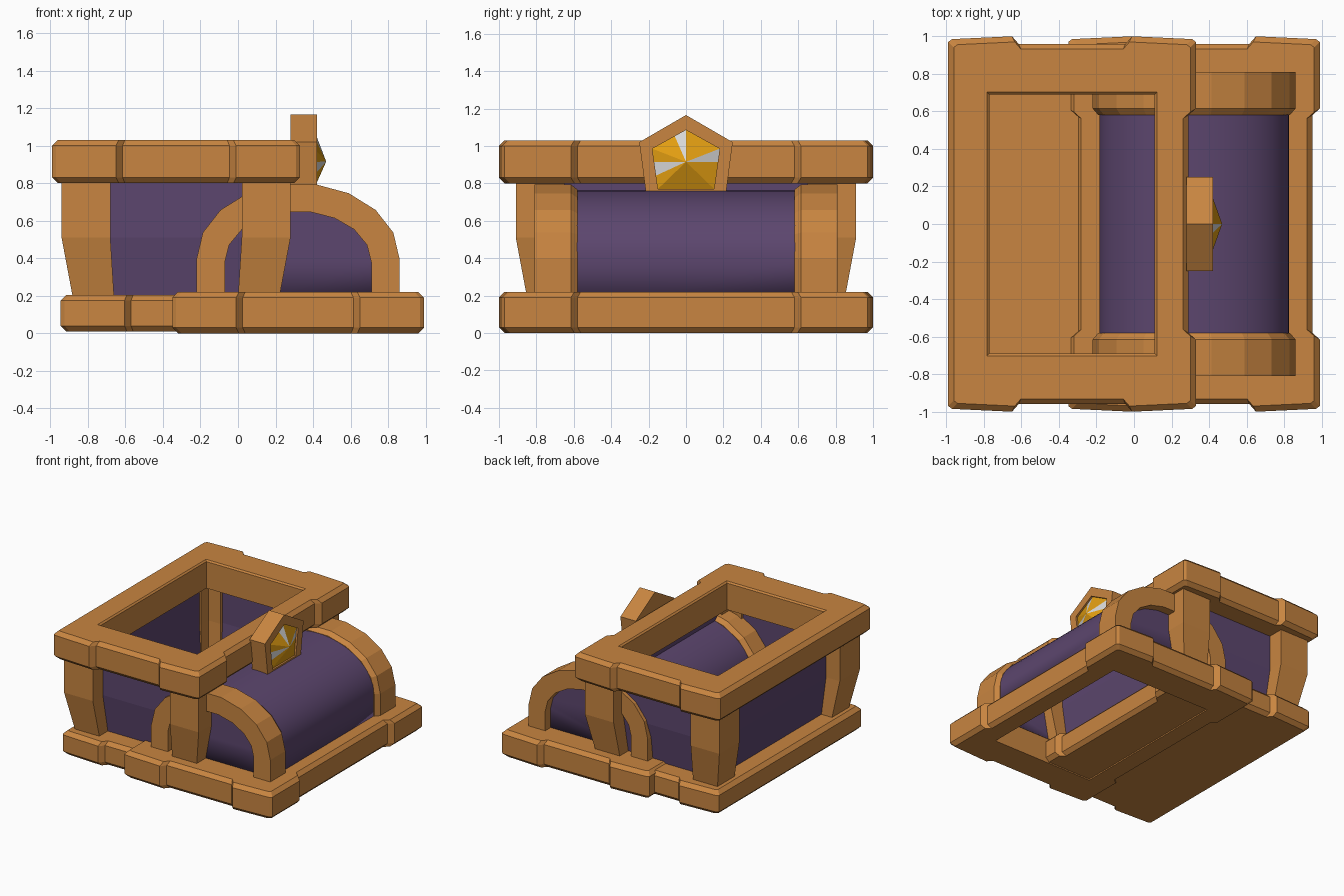
import bpy, bmesh, math

if "Cube" in bpy.data.objects:
    bpy.data.objects.remove(bpy.data.objects["Cube"])


def material(name, rgb):
    m = bpy.data.materials.new(name)
    m.diffuse_color = (*rgb, 1)
    m.use_nodes = True
    m.node_tree.nodes["Principled BSDF"].inputs["Base Color"].default_value = m.diffuse_color
    return m


WOOD = material("warm brown wood", (0.58, 0.235, 0.052))
PURPLE = material("dusky purple panel", (0.107, 0.061, 0.156))
GOLD = material("gold gem", (0.76, 0.34, 0.006))
PALE = material("pale gem glint", (0.68, 0.68, 0.68))


def finish(name, bm, *mats):
    bmesh.ops.remove_doubles(bm, verts=bm.verts, dist=0.0005)
    bmesh.ops.recalc_face_normals(bm, faces=bm.faces)
    me = bpy.data.meshes.new(name)
    bm.to_mesh(me)
    bm.free()
    for m in mats:
        me.materials.append(m)
    ob = bpy.data.objects.new(name, me)
    bpy.context.collection.objects.link(ob)
    return ob


def loft(rings, cap=True, loop_rings=False, loop_points=True):
    """Skin a list of equal-length point rings."""
    bm = bmesh.new()
    vs = [[bm.verts.new(p) for p in r] for r in rings]
    n, k = len(rings[0]), len(rings)
    for i in range(k if loop_rings else k - 1):
        for j in range(n if loop_points else n - 1):
            a, b = vs[i], vs[(i + 1) % k]
            bm.faces.new((a[j], a[(j + 1) % n], b[(j + 1) % n], b[j]))
    if cap:
        bm.faces.new(vs[0])
        bm.faces.new(vs[-1])
    return bm


# Rectangular frame with thicker corner blocks; optional opening
def frame(name, cx, hx, hy, z0, z1, dent_left, dent_right, hole=None):
    def side(s):
        dent = dent_right if s > 0 else dent_left
        d, bx, by = (0.04 if dent else 0.0), hx - 0.34, 0.615 * hy
        q = [(hx - d, by - 0.035), (hx, by), (hx, hy - 0.03),
             (hx - 0.02, hy - 0.015), (bx, hy), (bx - 0.035, hy - 0.04)]
        return [(s * x, y) for x, y in q]
    r, l = side(1), side(-1)
    pts = r + l[::-1] + [(x, -y) for x, y in l] + [(x, -y) for x, y in r[::-1]]
    c = 0.03

    def ring(z, inset):
        return [(cx + x * (1 - inset / hx), y * (1 - inset / hy), z) for x, y in pts]
    rings = [ring(z0, c), ring(z0 + c, 0), ring(z1 - c, 0), ring(z1, c)]
    if hole:
        def inner(z, g=0):
            ix, iy = hole[0] + g, hole[1] + g
            return [(cx + max(-ix, min(ix, x * 1.4 if abs(x) > ix * .9 else x)),
                     max(-iy, min(iy, y * 1.4 if abs(y) > iy * .9 else y)), z)
                    for x, y in pts]
        rings += [inner(z1, 0.012), inner(z1 - 0.012), inner(z0)]
    return finish(name, loft(rings, cap=not hole, loop_rings=bool(hole)), WOOD)


BX, LX = -0.33, 0.32          # centres of the box and of the lid
frame("box_base", BX, 0.615, 0.95, 0.01, 0.205, False, True)
frame("box_rim", BX, 0.66, 1.0, 0.80, 1.03, False, True, (0.44, 0.69))
frame("lid_rim", LX, 0.67, 1.0, 0.0, 0.22, True, True, (0.46, 0.69))

# Angled L-shaped corner posts: z, outer x/y, arm ends x/y, inner x/y
LEVELS = [(0.19, 0.55, 0.85, 0.33, 0.63, 0.44, 0.72),
          (0.51, 0.61, 0.91, 0.35, 0.65, 0.46, 0.745),
          (0.82, 0.61, 0.91, 0.35, 0.65, 0.46, 0.745)]
for sx, xn in ((-1, "left"), (1, "right")):
    for sy, yn in ((-1, "front"), (1, "back")):
        rings = [[(BX + sx * x, sy * y, z) for x, y in
                  ((ox, oy), (ax, oy), (ax, ny), (nx, ny), (nx, ay), (ox, ay))]
                 for z, ox, oy, ax, ay, nx, ny in LEVELS]
        finish(f"post_{yn}_{xn}", loft(rings), WOOD)

# Purple walls of the box, following the slant of the posts
walls = loft([[(BX + sx * x, sy * y, z) for sx, sy in ((-1, -1), (1, -1), (1, 1), (-1, 1))]
              for z, x, y in ((0.19, 0.45, 0.735), (0.51, 0.48, 0.775), (0.82, 0.48, 0.775))],
             cap=False)
wall_ob = finish("box_walls", walls, PURPLE)
mod = wall_ob.modifiers.new("thickness", "SOLIDIFY")
mod.thickness, mod.offset = 0.015, 0


# Arched outline with straight legs, at a given y
def arch(y, rx, spring, rz, n):
    p = [(rx, 0.19)]
    p += [(rx * math.cos(math.pi * i / n), spring + rz * math.sin(math.pi * i / n))
          for i in range(n + 1)]
    p += [(-rx, 0.19)]
    return [(LX + x, y, z) for x, z in p]


# Lid dome with end panels, open underneath
dome_rings = [arch(y, 0.505, 0.40, 0.365, 32) for y in (-0.74, 0.74)]
dome = finish("lid_dome", loft(dome_rings, cap=True, loop_points=False), PURPLE)
mod = dome.modifiers.new("thickness", "SOLIDIFY")
mod.thickness, mod.offset = 0.015, -1
bpy.context.view_layer.objects.active = dome
dome.select_set(True)
bpy.ops.object.shade_smooth_by_angle(angle=math.radians(30))
dome.select_set(False)

# Wooden arches at both ends of the lid
for s, nm in ((-1, "front"), (1, "back")):
    sec = [arch(s * 0.81, 0.54, 0.40, 0.40, 9), arch(s * 0.615, 0.54, 0.40, 0.40, 9),
           arch(s * 0.58, 0.51, 0.40, 0.372, 9), arch(s * 0.58, 0.39, 0.38, 0.27, 9),
           arch(s * 0.81, 0.39, 0.38, 0.27, 9)]
    bm = loft(sec, cap=False, loop_rings=True, loop_points=False)
    bmesh.ops.holes_fill(bm, edges=bm.edges)
    finish(f"lid_arch_{nm}", bm, WOOD)

# Pentagonal clasp holding the gem
OUT = [(0, 1.165), (0.25, 1.02), (0.215, 0.755), (-0.215, 0.755), (-0.25, 1.02)]
INN = [(0, 1.085), (0.18, 0.985), (0.15, 0.77), (-0.15, 0.77), (-0.18, 0.985)]
finish("clasp_frame", loft([[(x, y, z) for y, z in p] for x, p in
                            ((0.28, OUT), (0.42, OUT), (0.42, INN), (0.385, INN))]), WOOD)

# Faceted gem, a few facets pale
bm = bmesh.new()
edge = []
for i in range(5):
    a, b = INN[i], INN[(i + 1) % 5]
    edge += [bm.verts.new((0.405, a[0] + (b[0] - a[0]) * t / 3, a[1] + (b[1] - a[1]) * t / 3))
             for t in range(3)]
tip = bm.verts.new((0.47, 0, 0.915))
for i in range(15):
    f = bm.faces.new((edge[i], edge[(i + 1) % 15], tip))
    f.material_index = 1 if i in (3, 10, 14) else 0
bm.faces.new(edge[::-1])
finish("gem", bm, GOLD, PALE)
